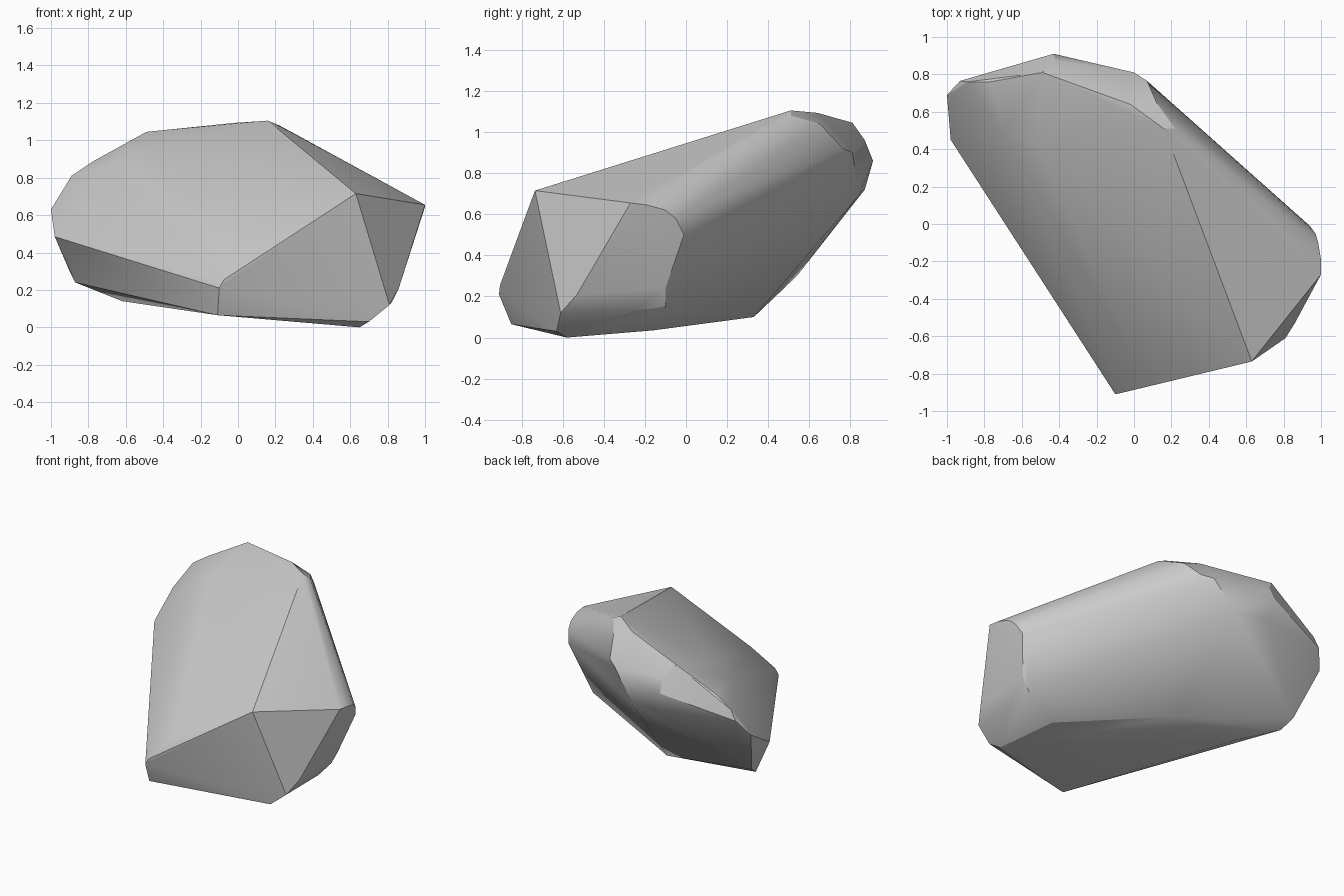
import bpy, bmesh, math

# Corner points of the boulder, grouped by region
front_tip = [(0.63, -0.735, 0.715), (-0.075, -0.905, 0.255), (-0.1, -0.91, 0.21),
             (-0.11, -0.85, 0.065), (0.05, -0.81, 0.41), (0.15, -0.725, 0.48)]
underside = [(0.65, -0.58, 0.0), (0.7, -0.63, 0.03), (0.56, -0.16, 0.035),
             (-0.08, 0.33, 0.1), (-0.62, 0.3, 0.14), (-0.87, 0.45, 0.24),
             (-0.9, 0.54, 0.3)]
right_end = [(0.81, -0.61, 0.12), (0.86, -0.53, 0.21), (1.0, -0.27, 0.655),
             (1.0, -0.19, 0.645), (0.985, -0.1, 0.62), (0.97, -0.05, 0.58),
             (0.94, -0.01, 0.5), (0.82, -0.26, 0.13), (0.81, -0.1, 0.15),
             (0.86, -0.1, 0.24)]
back_ridge = [(0.16, 0.51, 1.105), (0.22, 0.51, 1.08), (-0.02, 0.64, 1.093),
              (0.12, 0.65, 1.04), (0.07, 0.765, 0.92), (0.0, 0.81, 0.9),
              (-0.16, 0.84, 0.69), (-0.4, 0.87, 0.72), (-0.43, 0.91, 0.86),
              (-0.42, 0.87, 0.96), (-0.49, 0.81, 1.045)]
left_end = [(-1.0, 0.69, 0.63), (-0.98, 0.45, 0.485), (-0.93, 0.765, 0.74),
            (-0.89, 0.76, 0.81), (-0.77, 0.76, 0.89), (-0.52, 0.44, 0.94),
            (-0.69, 0.48, 0.87)]

# Wrap a convex skin around the corners
bm = bmesh.new()
for p in front_tip + underside + right_end + back_ridge + left_end:
    bm.verts.new(p)
bmesh.ops.convex_hull(bm, input=bm.verts[:])
loose = [v for v in bm.verts if not v.link_faces]
bmesh.ops.delete(bm, geom=loose, context='VERTS')
bmesh.ops.recalc_face_normals(bm, faces=bm.faces[:])

mesh = bpy.data.meshes.new("boulder")
bm.to_mesh(mesh)
bm.free()
rock = bpy.data.objects.new("boulder", mesh)
bpy.context.collection.objects.link(rock)

# Soft worn edges, crisp fractures
bpy.context.view_layer.objects.active = rock
rock.select_set(True)
bpy.ops.object.shade_smooth_by_angle(angle=math.radians(25))
